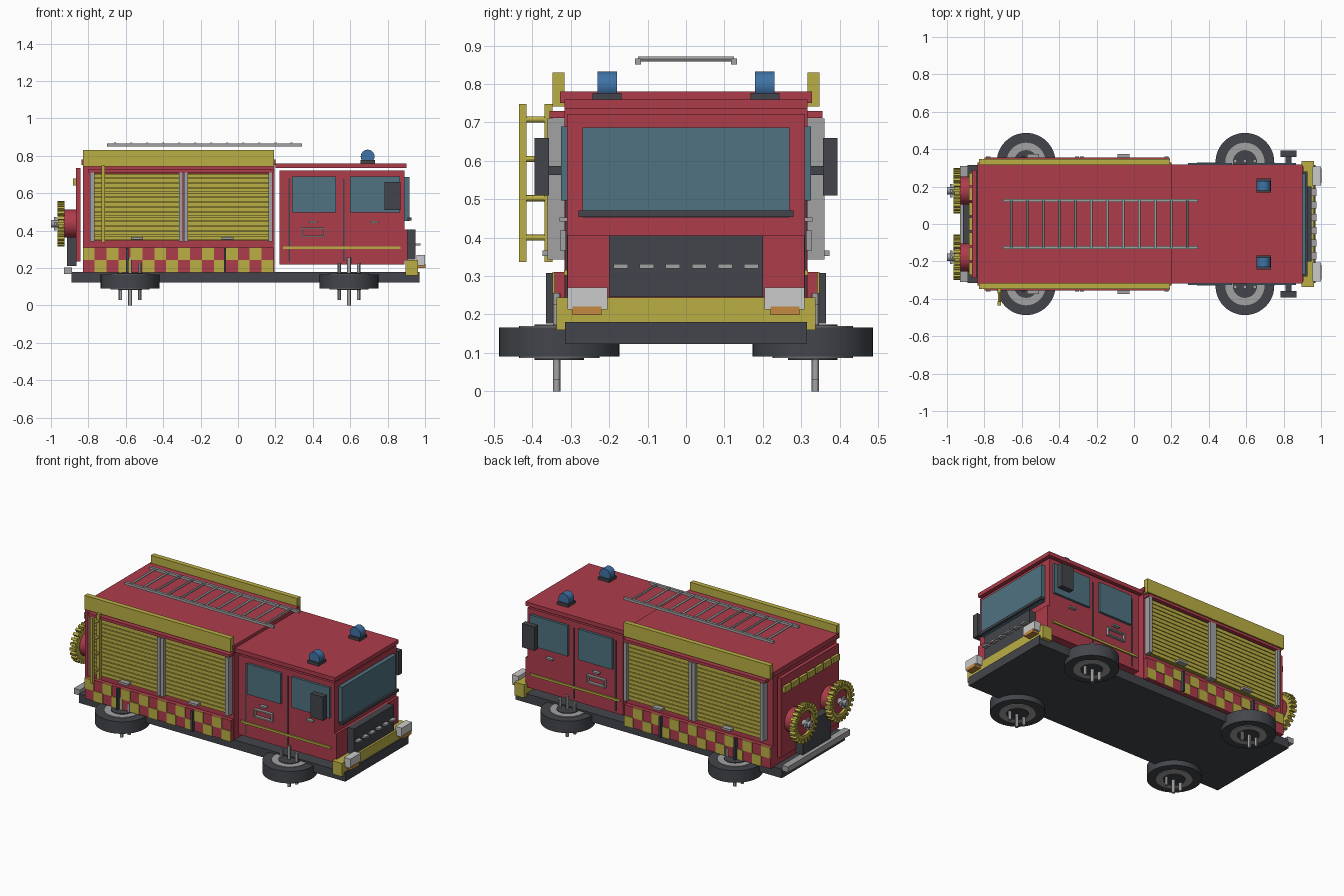
import bpy, bmesh
from math import sin, cos, pi, radians
from mathutils import Matrix, Vector

if "Cube" in bpy.data.objects:
    bpy.data.objects.remove(bpy.data.objects["Cube"])


def material(name, r, g, b):
    m = bpy.data.materials.new(name)
    m.diffuse_color = (r, g, b, 1)
    m.use_nodes = True
    m.node_tree.nodes["Principled BSDF"].inputs["Base Color"].default_value = m.diffuse_color
    return m


RED = material("red_paint", 0.42, 0.045, 0.07)
YELLOW = material("yellow_paint", 0.5, 0.43, 0.06)
GLASS = material("glass", 0.08, 0.17, 0.22)
BLUE = material("blue_lens", 0.05, 0.17, 0.38)
DARK = material("dark_rubber", 0.055, 0.06, 0.07)
GREY = material("metal", 0.36, 0.36, 0.37)
LIGHT = material("headlight_lens", 0.55, 0.55, 0.53)
ORANGE = material("orange_lens", 0.55, 0.25, 0.05)


def finish(name, bm, mat, smooth=False):
    me = bpy.data.meshes.new(name)
    bm.to_mesh(me)
    bm.free()
    ob = bpy.data.objects.new(name, me)
    bpy.context.collection.objects.link(ob)
    me.materials.append(mat)
    if smooth:
        bpy.ops.object.select_all(action='DESELECT')
        ob.select_set(True)
        bpy.context.view_layer.objects.active = ob
        bpy.ops.object.shade_smooth_by_angle(angle=radians(30))
    return ob


def boxes(name, mat, *ranges):
    """One object of boxes, each given as x0, x1, y0, y1, z0, z1."""
    bm = bmesh.new()
    for x0, x1, y0, y1, z0, z1 in ranges:
        m = (Matrix.Translation(((x0 + x1) / 2, (y0 + y1) / 2, (z0 + z1) / 2))
             @ Matrix.Diagonal((abs(x1 - x0), abs(y1 - y0), abs(z1 - z0), 1)))
        bmesh.ops.create_cube(bm, size=1, matrix=m)
    return finish(name, bm, mat)


def both(ranges):
    """Repeat box ranges on the other side of the y = 0 plane."""
    return list(ranges) + [(a, b, -d, -c, e, f) for a, b, c, d, e, f in ranges]


def cylinders(name, mat, centres, r, depth, axis, segs=32):
    bm = bmesh.new()
    rot = Vector((0, 0, 1)).rotation_difference(Vector(axis)).to_matrix().to_4x4()
    for c in centres:
        bmesh.ops.create_cone(bm, cap_ends=True, segments=segs, radius1=r, radius2=r,
                              depth=depth, matrix=Matrix.Translation(c) @ rot)
    return finish(name, bm, mat, True)


X, Y, Z = (1, 0, 0), (0, 1, 0), (0, 0, 1)

# Chassis, equipment body and cab
boxes("chassis", DARK, (-0.89, 0.97, -0.315, 0.315, 0.123, 0.18))
boxes("rear_body", RED, (-0.83, 0.195, -0.317, 0.317, 0.18, 0.75))
boxes("body_roof", RED, (-0.838, 0.2, -0.328, 0.328, 0.75, 0.78))
boxes("roof_side_rails", YELLOW, *both([(-0.83, 0.192, 0.316, 0.347, 0.742, 0.83)]))
boxes("cab", RED, (0.222, 0.89, -0.31, 0.31, 0.22, 0.722))
boxes("cab_roof", RED, (0.2, 0.9, -0.317, 0.317, 0.735, 0.76))
boxes("cab_front_panel", RED, (0.89, 0.905, -0.308, 0.308, 0.24, 0.405))

# Roller shutters with slats, posts, header and handles
bays = [(-0.77, -0.313), (-0.268, 0.165)]
N, Z0, Z1 = 14, 0.348, 0.706
step = (Z1 - Z0) / N
boxes("shutter_backing", YELLOW, *both([(a, b, 0.315, 0.33, Z0, Z1) for a, b in bays]))
boxes("shutter_slats", YELLOW, *both([
    (a, b, 0.325, 0.342, Z0 + i * step + 0.002, Z0 + (i + 1) * step - 0.002)
    for a, b in bays for i in range(N)]))
boxes("shutter_posts", GREY, *both([
    (a, b, 0.315, 0.36, 0.343, 0.71)
    for a, b in [(-0.79, -0.768), (-0.315, -0.293), (-0.29, -0.268), (0.163, 0.185)]]))
boxes("shutter_header", RED, *both([(-0.8, 0.19, 0.315, 0.356, 0.712, 0.73)]))
boxes("shutter_handles", GREY, *both([(x - 0.032, x + 0.032, 0.34, 0.373, 0.352, 0.366)
                                      for x in (-0.54, -0.056)]))

# Checkered lower band with dark latches
cell = 1.02 / 16
boxes("checker_base", RED, *both([(-0.83, 0.19, 0.315, 0.342, 0.177, 0.31)]))
boxes("checker_tiles", YELLOW, *both([
    (-0.83 + i * cell, -0.83 + (i + 1) * cell, 0.34, 0.347,
     0.177 + j * 0.0665, 0.177 + (j + 1) * 0.0665)
    for i in range(16) for j in range(2) if (i + j) % 2]))
boxes("band_latches", DARK, *both([(x - 0.006, x + 0.006, 0.34, 0.364, 0.177, 0.308)
                                   for x in (-0.592, -0.07)]))

# Cab sides: windows, seams, handles, stripe, step frame
boxes("side_windows", GLASS, *both([(0.29, 0.525, 0.305, 0.325, 0.497, 0.69),
                                    (0.6, 0.865, 0.305, 0.325, 0.497, 0.69)]))
boxes("door_seams", DARK, *both([(0.27, 0.278, 0.305, 0.314, 0.235, 0.68),
                                 (0.562, 0.57, 0.305, 0.314, 0.235, 0.68)]))
boxes("door_handles", GREY, *both([(0.38, 0.425, 0.305, 0.33, 0.442, 0.452),
                                   (0.705, 0.75, 0.305, 0.33, 0.442, 0.452)]))
boxes("cab_stripe", YELLOW, *both([(0.24, 0.868, 0.305, 0.318, 0.302, 0.316)]))
boxes("door_frame_outline", GREY, *both([
    (0.338, 0.466, 0.305, 0.328, 0.41, 0.418), (0.338, 0.466, 0.305, 0.328, 0.367, 0.375),
    (0.338, 0.346, 0.305, 0.328, 0.367, 0.418), (0.458, 0.466, 0.305, 0.328, 0.367, 0.418)]))
boxes("mirrors", DARK, *both([(0.782, 0.87, 0.357, 0.394, 0.51, 0.66),
                              (0.81, 0.842, 0.305, 0.36, 0.563, 0.587)]))

# Cab front: windscreen, wiper bar, grille, bumper, lamps
boxes("windscreen", GLASS, (0.885, 0.916, -0.27, 0.27, 0.452, 0.687))
boxes("wiper_bar", DARK, (0.905, 0.928, -0.28, 0.28, 0.454, 0.47))
boxes("grille", DARK, (0.9, 0.95, -0.2, 0.2, 0.245, 0.405))
boxes("grille_bars", GREY, *[(0.945, 0.975, y - 0.019, y + 0.019, 0.32, 0.331)
                             for y in [(i - 2.5) * 0.068 for i in range(6)]])
boxes("front_bumper", YELLOW, (0.895, 0.962, -0.337, 0.337, 0.16, 0.244))
boxes("headlights", LIGHT, *both([(0.955, 1.0, 0.205, 0.308, 0.213, 0.27)]))
boxes("indicators", ORANGE, *both([(0.955, 1.003, 0.22, 0.296, 0.199, 0.221)]))

# Beacons
boxes("beacon_bases", DARK, *both([(0.654, 0.732, 0.168, 0.243, 0.76, 0.777)]))
cylinders("beacons", BLUE, [(0.693, s * 0.205, 0.796) for s in (-1, 1)], 0.037, 0.05, Y, 24)

# Roof ladder
boxes("roof_ladder_rails", GREY, *both([(-0.7, 0.342, 0.117, 0.133, 0.851, 0.867)]))
cylinders("roof_ladder_rungs", GREY, [(-0.657 + i * 0.0857, 0, 0.865) for i in range(12)],
          0.007, 0.25, Y, 12)

# Side ladder on the front side of the body
boxes("side_ladder_rails", YELLOW, (-0.73, -0.71, -0.435, -0.415, 0.337, 0.748),
      (-0.73, -0.71, -0.368, -0.348, 0.337, 0.748))
cylinders("side_ladder_rungs", YELLOW, [(-0.72, -0.392, 0.40 + i * 0.1025) for i in range(4)],
          0.008, 0.06, Y, 12)

# Rear: panel, dash markings, step, locker
boxes("rear_panel", RED, (-0.865, -0.842, -0.29, 0.29, 0.235, 0.735))
boxes("rear_markings", YELLOW, *[(-0.882, -0.86, y - 0.034, y + 0.034, 0.642, 0.68)
                                 for y in [(i - 3) * 0.08 for i in range(7)]])
boxes("rear_step", GREY, (-0.93, -0.887, -0.31, 0.31, 0.168, 0.203))
boxes("rear_locker", DARK, (-0.915, -0.863, -0.14, 0.14, 0.21, 0.39))

# Hose reels with toothed yellow rims
reels = [(s * 0.178, 0.437) for s in (-1, 1)]
cylinders("reel_cores", RED, [(-0.905, y, z) for y, z in reels], 0.075, 0.08, X)
bm = bmesh.new()
for y, z in reels:
    segs, sect = 32, [(-0.96, 0.075), (-0.96, 0.104), (-0.93, 0.104), (-0.93, 0.075)]
    rings = [[bm.verts.new((x, y + r * cos(2 * pi * i / segs), z + r * sin(2 * pi * i / segs)))
              for x, r in sect] for i in range(segs)]
    for i in range(segs):
        a, b = rings[i], rings[(i + 1) % segs]
        for k in range(4):
            bm.faces.new((a[k], a[(k + 1) % 4], b[(k + 1) % 4], b[k]))
    for i in range(24):
        m = (Matrix.Translation((-0.947, y, z)) @ Matrix.Rotation(2 * pi * i / 24, 4, 'X')
             @ Matrix.Translation((0, 0, 0.108)) @ Matrix.Diagonal((0.038, 0.016, 0.028, 1)))
        bmesh.ops.create_cube(bm, size=1, matrix=m)
bmesh.ops.recalc_face_normals(bm, faces=bm.faces)
finish("reel_rims", bm, YELLOW)
cylinders("reel_hubs", GREY, [(-0.965, y, z) for y, z in reels], 0.02, 0.07, X, 16)
boxes("reel_hub_crosses", GREY, *[r for y, z in reels for r in (
    (-0.985, -0.97, y - 0.036, y + 0.036, z - 0.01, z + 0.01),
    (-0.985, -0.97, y - 0.01, y + 0.01, z - 0.036, z + 0.036))])

# Wheels lying flat, with upright hub bolts
wheels = [(x, s * 0.33) for x in (-0.577, 0.593) for s in (-1, 1)]
cylinders("tyres", DARK, [(x, y, 0.128) for x, y in wheels], 0.157, 0.076, Z, 48)
cylinders("wheel_rims", GREY, [(x, y, 0.128) for x, y in wheels], 0.105, 0.084, Z, 32)
cylinders("wheel_hubs", DARK, [(x, y, 0.128) for x, y in wheels], 0.065, 0.092, Z, 32)
cylinders("wheel_bolts", GREY,
          [(x + 0.06 * cos(pi / 6 + i * pi / 3), y * 1.02, 0.128 + 0.06 * sin(pi / 6 + i * pi / 3))
           for x, y in wheels for i in range(6)], 0.01, 0.136, Z, 12)
